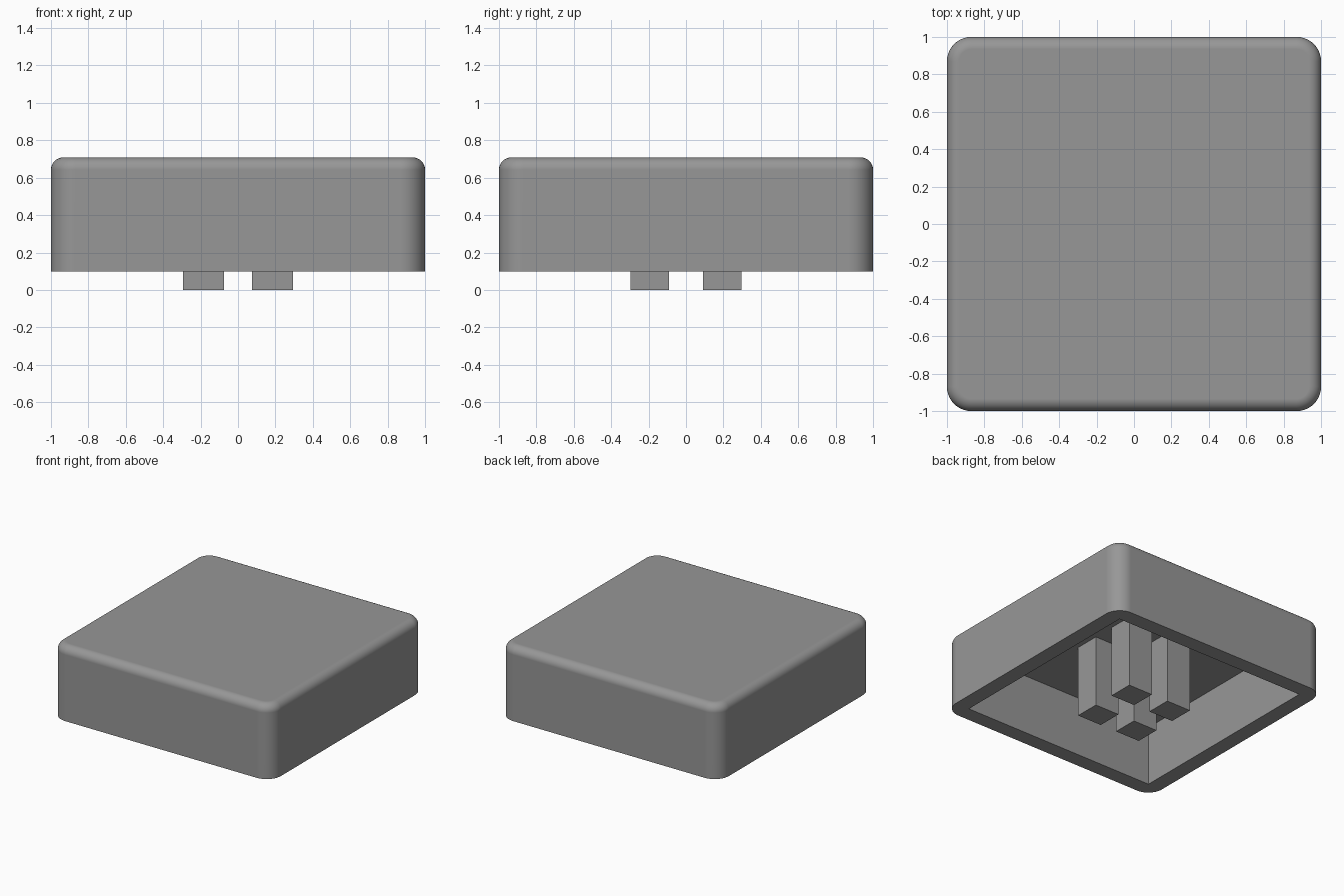
import bpy, bmesh, math
from mathutils import Matrix, Vector

if "Cube" in bpy.data.objects:
    bpy.data.objects.remove(bpy.data.objects["Cube"])

grey = bpy.data.materials.new("mid grey")
grey.diffuse_color = (0.31, 0.31, 0.31, 1)
grey.use_nodes = True
grey.node_tree.nodes["Principled BSDF"].inputs["Base Color"].default_value = grey.diffuse_color

BOTTOM, TOP, CEILING = 0.098, 0.708, 0.585


def box_mesh(lo, hi):
    """Bmesh box between two opposite corners."""
    lo, hi = Vector(lo), Vector(hi)
    bm = bmesh.new()
    bmesh.ops.create_cube(bm, size=1, matrix=Matrix.Translation((lo + hi) / 2)
                          @ Matrix.Diagonal((*(hi - lo), 1)))
    return bm


def add_object(name, bm):
    mesh = bpy.data.meshes.new(name)
    bm.to_mesh(mesh)
    bm.free()
    mesh.materials.append(grey)
    obj = bpy.data.objects.new(name, mesh)
    bpy.context.collection.objects.link(obj)
    return obj


def bevel(bm, edges, radius, segments):
    bmesh.ops.bevel(bm, geom=edges, offset=radius, offset_type='OFFSET',
                    segments=segments, profile=0.5, affect='EDGES')


# Cap: box with rounded upright corners, then a rounded top rim
bm = box_mesh((-1, -1, BOTTOM), (1, 1, TOP))
bevel(bm, [e for e in bm.edges
           if abs(e.verts[0].co.z - e.verts[1].co.z) > 0.1], 0.13, 10)
bevel(bm, [e for e in bm.edges
           if all(v.co.z > TOP - 1e-4 for v in e.verts)], 0.065, 8)
cap = add_object("cap", bm)
cap.data.polygons.foreach_set("use_smooth", [True] * len(cap.data.polygons))
cap.data.set_sharp_from_angle(angle=math.radians(35))

# Square hollow cut up into the cap
hollow = add_object("hollow_cutter",
                    box_mesh((-0.873, -0.873, -0.2), (0.873, 0.873, CEILING)))
hollow.hide_render = True
hollow.hide_viewport = True
cut = cap.modifiers.new("hollow", 'BOOLEAN')
cut.operation, cut.object, cut.solver = 'DIFFERENCE', hollow, 'EXACT'
normals = cap.modifiers.new("flat_face_normals", 'WEIGHTED_NORMAL')
normals.keep_sharp = True

# Four stem prongs hanging from the ceiling past the bottom rim
for sx, side in ((-1, "left"), (1, "right")):
    for sy, end in ((-1, "front"), (1, "back")):
        x, y = sorted((sx * 0.075, sx * 0.294)), sorted((sy * 0.091, sy * 0.296))
        add_object(f"prong_{end}_{side}",
                   box_mesh((x[0], y[0], 0), (x[1], y[1], CEILING + 0.01)))
